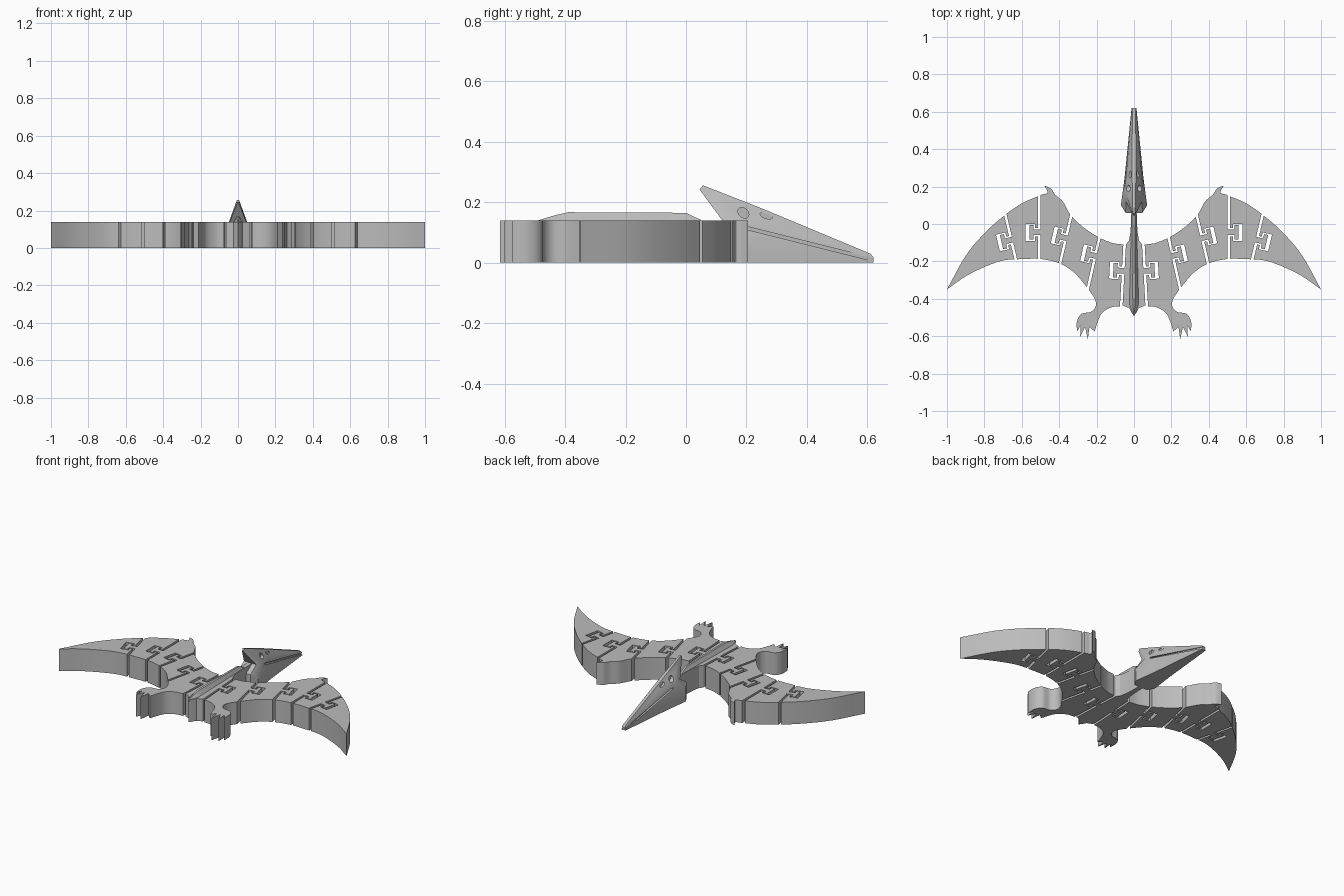
import bpy, bmesh, math
from mathutils import Vector

if "Cube" in bpy.data.objects:
    bpy.data.objects.remove(bpy.data.objects["Cube"])

THICK = 0.14
GAP = 0.007

grey = bpy.data.materials.new("light grey")
grey.use_nodes = True
colour = (0.5, 0.5, 0.5, 1)
grey.diffuse_color = colour
grey.node_tree.nodes["Principled BSDF"].inputs["Base Color"].default_value = colour


def make_object(name, bm):
    bmesh.ops.recalc_face_normals(bm, faces=bm.faces)
    mesh = bpy.data.meshes.new(name)
    bm.to_mesh(mesh)
    bm.free()
    mesh.materials.append(grey)
    obj = bpy.data.objects.new(name, mesh)
    bpy.context.collection.objects.link(obj)
    return obj


def extrude(name, outline, bottom=0.0, top=THICK):
    """Flat outline in x and y raised into a plate."""
    bm = bmesh.new()
    face = bm.faces.new([bm.verts.new((p[0], p[1], bottom)) for p in outline])
    moved = bmesh.ops.extrude_face_region(bm, geom=[face])["geom"]
    verts = [v for v in moved if isinstance(v, bmesh.types.BMVert)]
    bmesh.ops.translate(bm, verts=verts, vec=(0, 0, top - bottom))
    return make_object(name, bm)


def loft(name, sections):
    """Skin between mirrored sections of (half width, y, z), bottom to top."""
    bm = bmesh.new()
    rings = []
    for s in sections:
        right = [bm.verts.new((-w, y, z)) for w, y, z in s]
        left = [bm.verts.new((w, y, z)) for w, y, z in s]
        rings.append(left + right[::-1])
    n = len(rings[0])
    for a, b in zip(rings, rings[1:]):
        for i in range(n):
            j = (i + 1) % n
            bm.faces.new((a[i], a[j], b[j], b[i]))
    for r in (rings[0], rings[-1]):
        for i in range(n // 2 - 1):
            bm.faces.new((r[i], r[i + 1], r[n - 2 - i], r[n - 1 - i]))
    return make_object(name, bm)


def smooth_run(points, steps=5):
    """Rounded line through the points."""
    pts = [Vector(p) for p in points]
    pts = [2 * pts[0] - pts[1]] + pts + [2 * pts[-1] - pts[-2]]
    out = []
    for a, b, c, d in zip(pts, pts[1:], pts[2:], pts[3:]):
        for k in range(steps):
            t = k / steps
            out.append(0.5 * (2 * b + (c - a) * t + (2 * a - 5 * b + 4 * c - d) * t ** 2
                              + (3 * b - a - 3 * c + d) * t ** 3))
    return out + [pts[-2]]


def cut(obj, cutters):
    for c in cutters:
        mod = obj.modifiers.new("cut", 'BOOLEAN')
        mod.operation, mod.solver, mod.object = 'DIFFERENCE', 'EXACT', c
    bpy.context.view_layer.update()
    graph = bpy.context.evaluated_depsgraph_get()
    mesh = bpy.data.meshes.new_from_object(obj.evaluated_get(graph))
    obj.modifiers.clear()
    obj.data = mesh
    for c in cutters:
        bpy.data.objects.remove(c)


def select(objects):
    bpy.ops.object.select_all(action='DESELECT')
    for o in objects:
        o.select_set(True)
    bpy.context.view_layer.objects.active = objects[0]


def mirror_copy(obj, name):
    bm = bmesh.new()
    bm.from_mesh(obj.data)
    for v in bm.verts:
        v.co.x = -v.co.x
    bmesh.ops.reverse_faces(bm, faces=bm.faces)
    return make_object(name, bm)


# Wing, arm, leg and foot outline
leading = [(0.057, -0.11), (0.12, -0.1), (0.2, -0.065), (0.28, -0.01), (0.34, 0.05),
           (0.38, 0.12), (0.42, 0.155), (0.445, 0.19), (0.48, 0.205)]
finger = [(0.48, 0.205), (0.465, 0.18), (0.465, 0.165), (0.49, 0.158)]
outer_edge = [(0.49, 0.158), (0.6, 0.11), (0.7, 0.04), (0.8, -0.05), (0.9, -0.17), (1, -0.35)]
trailing = [(1, -0.35), (0.9, -0.28), (0.8, -0.23), (0.7, -0.195), (0.6, -0.188),
            (0.5, -0.187), (0.4, -0.21), (0.32, -0.26), (0.25, -0.34)]
leg = [(0.25, -0.34), (0.21, -0.4), (0.205, -0.44), (0.23, -0.47), (0.28, -0.48),
       (0.305, -0.52), (0.305, -0.575)]
toes = [(0.285, -0.54), (0.288, -0.603), (0.262, -0.55), (0.247, -0.615),
        (0.238, -0.55)]
shin = [(0.21, -0.575), (0.195, -0.525), (0.17, -0.475), (0.12, -0.445), (0.075, -0.44)]
outline = []
for run in (leading, finger, outer_edge, trailing, leg):
    outline += smooth_run(run)[:-1]
outline += [leg[-1]] + toes + smooth_run(shin)
wing = extrude("wing", outline)

# Joints: top and bottom of each gap, and height of its hook
joints = [((0.05, -0.11), (0.068, -0.44), -0.25),
          ((0.18, -0.05), (0.25, -0.36), -0.17),
          ((0.33, 0.07), (0.4, -0.23), -0.075),
          ((0.506, 0.19), (0.506, -0.22), -0.045),
          ((0.695, 0.08), (0.625, -0.22), -0.085)]


def tee(stem, start, neck, end, arm):
    half = [(start, stem), (neck, stem), (neck, arm), (end, arm)]
    return half + [(u, -v) for u, v in reversed(half)]


cutters, links = [], []
for i, (p, q, y) in enumerate(joints):
    p, q = Vector(p), Vector(q)
    along = (q - p).normalized()
    out = Vector((-along.y, along.x))
    middle = p.lerp(q, (y - p.y) / (q.y - p.y))

    def place(shape, origin):
        return [origin + out * u + along * v for u, v in shape]

    size = (q - p).length
    if i:
        slot = [(-GAP, -0.01), (GAP, -0.01), (GAP, size), (-GAP, size)]
        cutters.append(extrude("gap_cutter", place(slot, p), -0.1, 0.3))
    pocket = place(tee(0.023, 0, 0.022, 0.073, 0.046), middle)
    cutters.append(extrude("pocket_cutter", pocket, -0.1, 0.3))
    hook = place(tee(0.015, -GAP, 0.031, 0.053, 0.039), middle)
    links.append(extrude(f"left_hook_{i + 1}", hook))
cut(wing, cutters)

# Separate the wing into its segments and mirror everything
select([wing])
bpy.ops.mesh.separate(type='LOOSE')
segments = sorted(bpy.context.selected_objects,
                  key=lambda o: sum(v.co.x for v in o.data.vertices) / len(o.data.vertices))
for i, s in enumerate(segments):
    s.name = f"left_wing_segment_{i + 1}"
parts = segments + links
parts += [mirror_copy(o, o.name.replace("left", "right")) for o in parts]

# Body plate with neck and tail
side = [(0.012, -0.475), (0.025, -0.45), (0.061, -0.435), (0.043, -0.11), (0.028, -0.09),
        (0.02, -0.05), (0.016, 0.0), (0.014, 0.12)]
parts.append(extrude("body", [(0, -0.49)] + side + [(-x, y) for x, y in reversed(side)]))

# Raised spine along the back
spine = [(0.004, -0.49, 0.002, 0.0), (0.024, -0.43, 0.005, 0.018), (0.024, -0.39, 0.007, 0.027),
         (0.014, 0.0, 0.006, 0.025), (0.012, 0.05, 0.006, 0.001)]
parts.append(loft("spine", [[(w, y, THICK - 0.01), (w, y, THICK), (t, y, THICK + h)]
                            for w, y, t, h in spine]))

# Head with crest and long beak
head = loft("head", [
    [(0.045, 0.06, 0), (0.045, 0.06, 0.1), (0.043, 0.12, 0.14), (0.004, 0.045, 0.242)],
    [(0.07, 0.1, 0), (0.07, 0.1, 0.08), (0.048, 0.17, 0.14), (0.006, 0.056, 0.256)],
    [(0.05, 0.25, 0), (0.05, 0.25, 0.08), (0.038, 0.25, 0.13), (0.01, 0.25, 0.18)],
    [(0.013, 0.62, 0), (0.013, 0.62, 0.008), (0.012, 0.62, 0.018), (0.009, 0.61, 0.03)]])

# Mouth line, eye sockets and nostrils cut into both sides of the head
cutters = []
for s in (1, -1):
    mouth = extrude("mouth_cutter", [(s * 0.034, 0.2), (s * 0.2, 0.2), (s * 0.2, 0.65),
                                     (s * 0.007, 0.65)], 0.11, 0.12)
    for v in mouth.data.vertices:
        v.co.z -= (v.co.y - 0.2) * 0.25
    cutters.append(mouth)
    for name, y, z, long, tall, depth in (("eye", 0.19, 0.165, 0.018, 0.017, 0.015),
                                          ("nostril", 0.265, 0.155, 0.02, 0.009, 0.012)):
        ring = [(math.cos(a * math.tau / 20), math.sin(a * math.tau / 20)) for a in range(20)]
        hole = extrude(name + "_cutter", ring, depth, 0.2)
        for v in hole.data.vertices:
            a, b, x = v.co.x * long, v.co.y * tall, v.co.z
            v.co = (s * x, y + a, z + b - 0.3 * a)
        bm = bmesh.new()
        bm.from_mesh(hole.data)
        bmesh.ops.recalc_face_normals(bm, faces=bm.faces)
        bm.to_mesh(hole.data)
        bm.free()
        cutters.append(hole)
cut(head, cutters)
parts.append(head)

select(parts)
bpy.ops.object.shade_smooth_by_angle(angle=math.radians(25))
